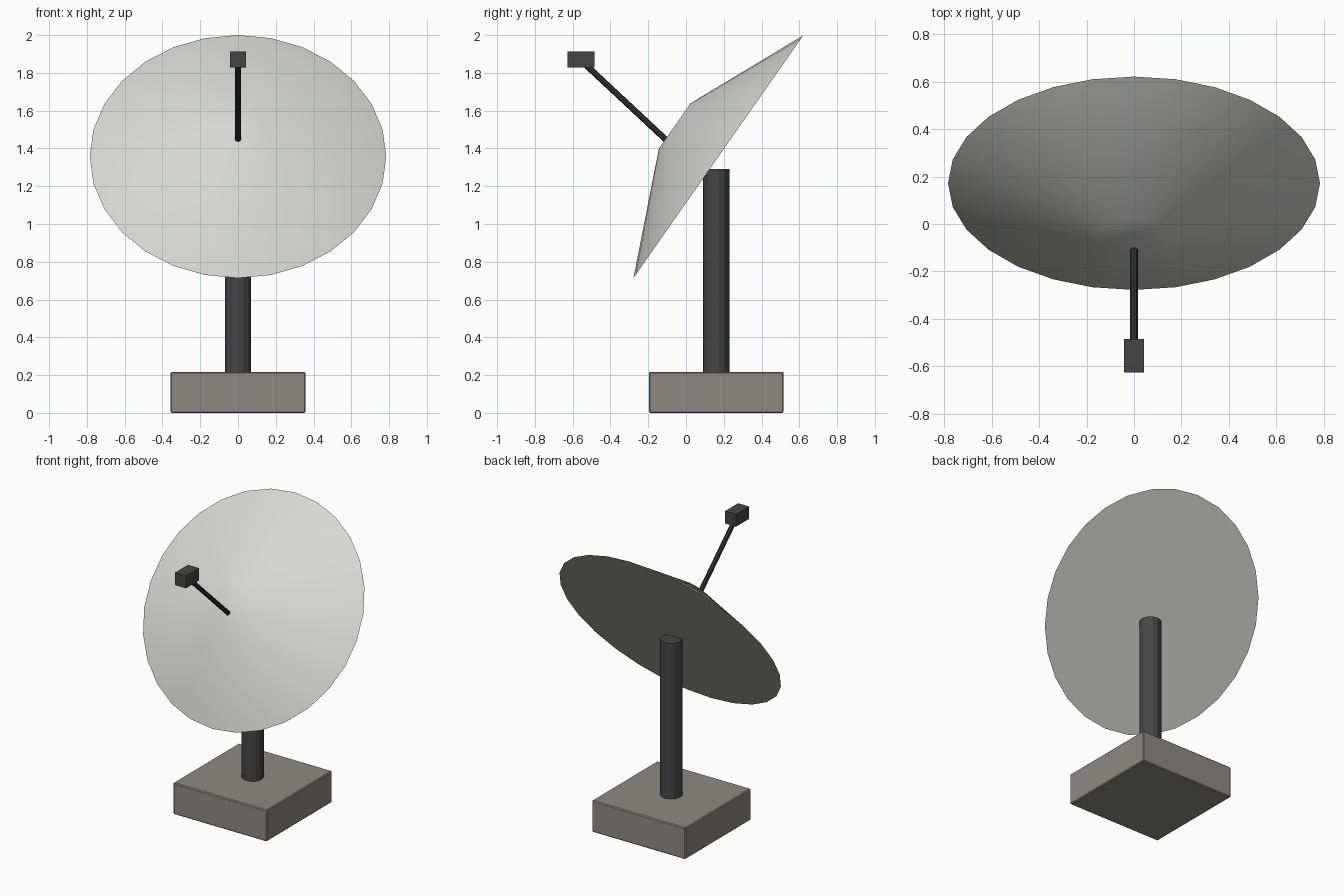
import bpy, math
from mathutils import Vector

if "Cube" in bpy.data.objects:
    bpy.data.objects.remove(bpy.data.objects["Cube"])


def material(name, rgb):
    m = bpy.data.materials.new(name)
    m.diffuse_color = (*rgb, 1)
    m.use_nodes = True
    m.node_tree.nodes["Principled BSDF"].inputs["Base Color"].default_value = m.diffuse_color
    return m


CONCRETE = material("concrete grey", (0.26, 0.255, 0.23))
DARK = material("dark metal", (0.06, 0.06, 0.06))
BLACK = material("black metal", (0.035, 0.035, 0.035))
WHITE = material("dish white", (0.68, 0.68, 0.65))


def finish(name, mat):
    ob = bpy.context.object
    ob.name = name
    ob.data.materials.append(mat)
    return ob


def box(name, center, size, mat, bevel=0):
    bpy.ops.mesh.primitive_cube_add(size=1, location=center)
    ob = finish(name, mat)
    ob.scale = size
    bpy.ops.object.transform_apply(location=False, rotation=False, scale=True)
    if bevel:
        mod = ob.modifiers.new("soft edges", 'BEVEL')
        mod.width, mod.segments = bevel, 1
    return ob


def frustum(name, start, end, r1, r2, sides, mat):
    a, b = Vector(start), Vector(end)
    d = b - a
    bpy.ops.mesh.primitive_cone_add(vertices=sides, radius1=r1, radius2=r2, depth=d.length,
                                    location=(a + b) / 2)
    ob = finish(name, mat)
    # tilt about x only, so the rim keeps a vertex at its highest point
    ob.rotation_euler.x = math.atan2(-d.y, d.z)
    return ob


# Block base and mast
box("base", (0, 0.16, 0.1085), (0.714, 0.714, 0.217), CONCRETE, 0.006)
frustum("mast", (0, 0.16, 0.2), (0, 0.16, 1.29), 0.07, 0.07, 14, DARK)

# Dish: solid shallow cone with a small flat tip, tilted up 35 degrees
tilt = math.radians(35)
rim = Vector((0, 0.172, 1.357))
axis = Vector((0, -math.cos(tilt), math.sin(tilt)))
frustum("dish", rim, rim + axis * 0.283, 0.785, 0.146, 28, WHITE)
bpy.ops.object.shade_smooth_by_angle(angle=math.radians(35))

# Feed arm and receiver box
frustum("feed_arm", (0, -0.105, 1.445), (0, -0.555, 1.865), 0.016, 0.016, 8, BLACK)
box("receiver", (0, -0.556, 1.87), (0.084, 0.143, 0.085), DARK)
